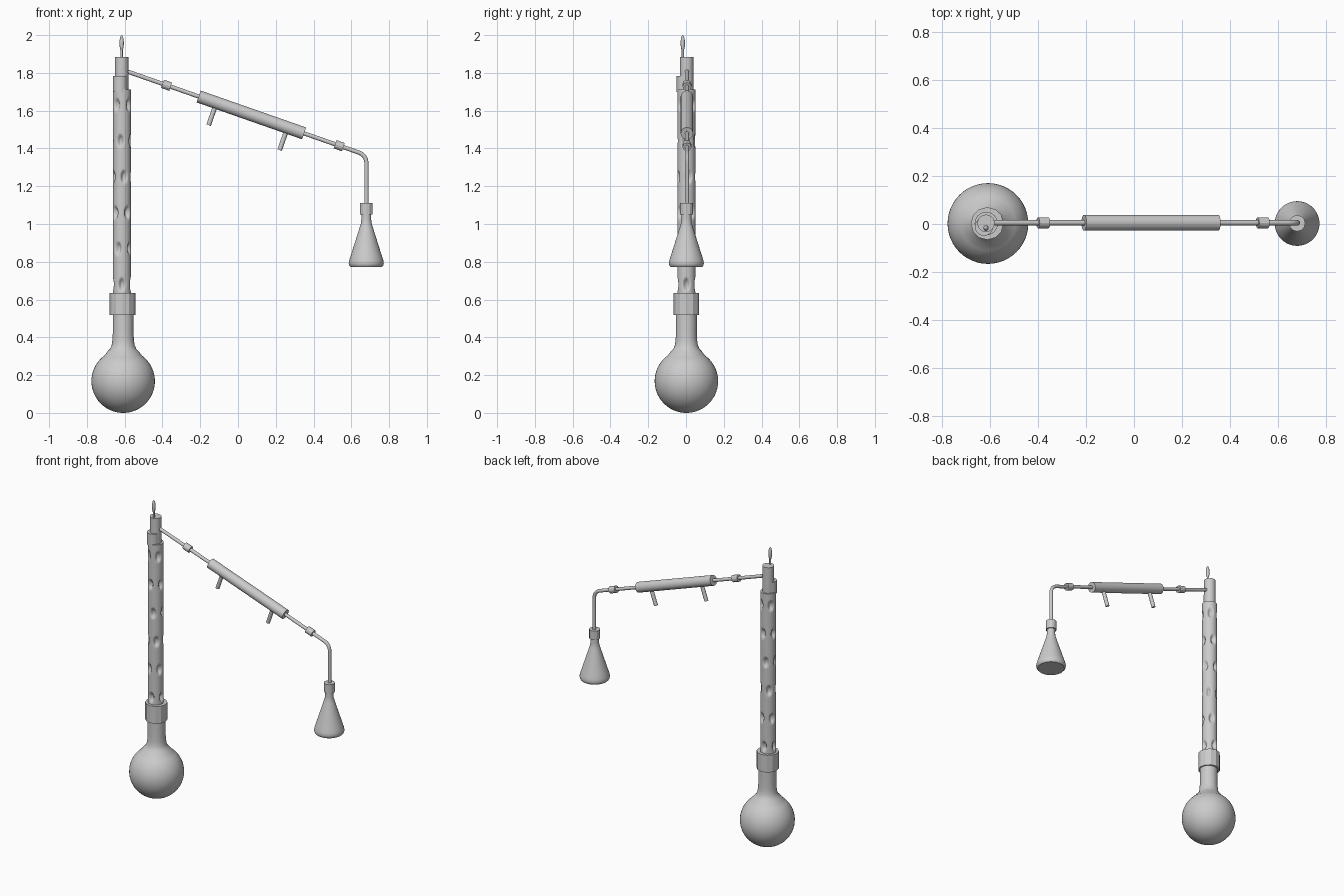
import bpy, bmesh
from math import sin, cos, pi, radians, exp
from mathutils import Vector

if "Cube" in bpy.data.objects:
    bpy.data.objects.remove(bpy.data.objects["Cube"])


def finish(name, bm, angle=28):
    bmesh.ops.recalc_face_normals(bm, faces=bm.faces)
    me = bpy.data.meshes.new(name)
    bm.to_mesh(me)
    bm.free()
    ob = bpy.data.objects.new(name, me)
    bpy.context.collection.objects.link(ob)
    bpy.ops.object.select_all(action='DESELECT')
    ob.select_set(True)
    bpy.context.view_layer.objects.active = ob
    bpy.ops.object.shade_smooth_by_angle(angle=radians(angle))
    return ob


def lathe(name, x, y, profile, seg=48, warp=None, angle=28):
    """Revolve (radius, z) points around a vertical axis; r = 0 makes a pole."""
    bm = bmesh.new()
    rings = []
    for r, z in profile:
        if r == 0:
            rings.append([bm.verts.new((x, y, z))] * seg)
            continue
        ring = []
        for i in range(seg):
            a = 2 * pi * i / seg
            rr = warp(r, z, a) if warp else r
            ring.append(bm.verts.new((x + rr * cos(a), y + rr * sin(a), z)))
        rings.append(ring)
    for lo, hi in zip(rings, rings[1:]):
        for i in range(seg):
            j = (i + 1) % seg
            quad = list(dict.fromkeys((lo[i], lo[j], hi[j], hi[i])))
            bm.faces.new(quad)
    for ring in (rings[0], rings[-1]):
        if ring[0] is not ring[1]:
            bm.faces.new(ring)
    return finish(name, bm, angle)


def tube(name, points, r, seg=24):
    """Sweep a circle along a path lying in an XZ plane."""
    bm = bmesh.new()
    pts = [Vector(p) for p in points]
    side = Vector((0, 1, 0))
    rings = []
    for k, p in enumerate(pts):
        t = (pts[min(k + 1, len(pts) - 1)] - pts[max(k - 1, 0)]).normalized()
        n = t.cross(side)
        rings.append([bm.verts.new(p + r * (n * cos(2 * pi * i / seg) + side * sin(2 * pi * i / seg)))
                      for i in range(seg)])
    for lo, hi in zip(rings, rings[1:]):
        for i in range(seg):
            j = (i + 1) % seg
            bm.faces.new((lo[i], lo[j], hi[j], hi[i]))
    bm.faces.new(rings[0])
    bm.faces.new(rings[-1])
    return finish(name, bm)


# Round-bottom boiling flask
R = 0.168
ball = [(0, 0)] + [(R * sin(radians(a)), R - R * cos(radians(a))) for a in range(6, 145, 6)]
neck = [(0.083, 0.325), (0.07, 0.338), (0.061, 0.357), (0.057, 0.385), (0.055, 0.42), (0.055, 0.54)]
lathe("boiling_flask", -0.608, 0.002, ball + neck)
lathe("flask_joint", -0.611, 0.002, [(0.068, 0.518), (0.068, 0.634)], seg=12)

# Fractionating column with four dents per level, each level turned
CX, CY = -0.615, 0.002
dents = [(0.68 + 0.19 * k, radians(-90 - 25 * k + 90 * j)) for k in range(6) for j in range(4)]


def dented(r, z, a):
    for dz, da in dents:
        d = (a - da + pi) % (2 * pi) - pi
        q = (d * r / 0.016) ** 2 + ((z - dz) / 0.028) ** 2
        r -= 0.02 * exp(-q * q) if q < 3 else 0
    return r


lathe("column", CX, CY, [(0.048, 0.61 + i * 1.103 / 150) for i in range(151)], seg=64, warp=dented, angle=50)
lathe("column_collar", -0.624, -0.011, [(0.038, 1.70), (0.038, 1.783)], seg=32)
lathe("still_head", -0.616, 0.003, [(0.036, 1.68), (0.036, 1.885)], seg=32)

# Thermometer
lathe("thermometer_stem", -0.616, -0.017, [(0.006, 1.86), (0.006, 1.94)], seg=12, angle=40)
bulb = [(0.0115 * sin(pi * i / 12), 1.957 - 0.043 * cos(pi * i / 12)) for i in range(1, 12)]
lathe("thermometer_bulb", -0.616, -0.017, [(0, 1.914)] + bulb + [(0, 2.0)], seg=16, angle=60)

# Sloping arm with a rounded bend down to the receiver
AY = 0.005


def on_arm(x):
    return Vector((x, AY, 1.675 - 0.35 * (x + 0.208)))


axis = (on_arm(1) - on_arm(0)).normalized()
down = Vector((axis.z, 0, -axis.x))
EX = 0.68
corner, end = on_arm(EX), Vector((EX, AY, 1.06))
a, b = corner - axis * 0.045, corner - Vector((0, 0, 0.045))
bend = [a.lerp(corner, t / 8).lerp(corner.lerp(b, t / 8), t / 8) for t in range(9)]
tube("vapour_arm", [on_arm(-0.60)] + bend + [end], 0.011)

# Condenser jacket, water ports and arm joints
tube("condenser_jacket", [on_arm(-0.208), on_arm(0.35)], 0.033, 40)
for i, x in enumerate((-0.114, 0.262)):
    p = on_arm(x)
    tube("water_port_%d" % (i + 1), [p, p + down * 0.126], 0.0125, 20)
for i, x in enumerate((-0.378, 0.536)):
    p = on_arm(x)
    tube("arm_joint_%d" % (i + 1), [p - axis * 0.023, p + axis * 0.023], 0.023, 12)

# Conical receiving flask
lathe("receiver_joint", EX - 0.001, 0.003, [(0.034, 1.05), (0.034, 1.11)], seg=12)
lathe("receiver_flask", EX - 0.001, 0.002,
      [(0, 0.773), (0.084, 0.773), (0.090, 0.780), (0.093, 0.792), (0.090, 0.808),
       (0.083, 0.83), (0.034, 0.985), (0.028, 1.005), (0.026, 1.025), (0.026, 1.08)])
